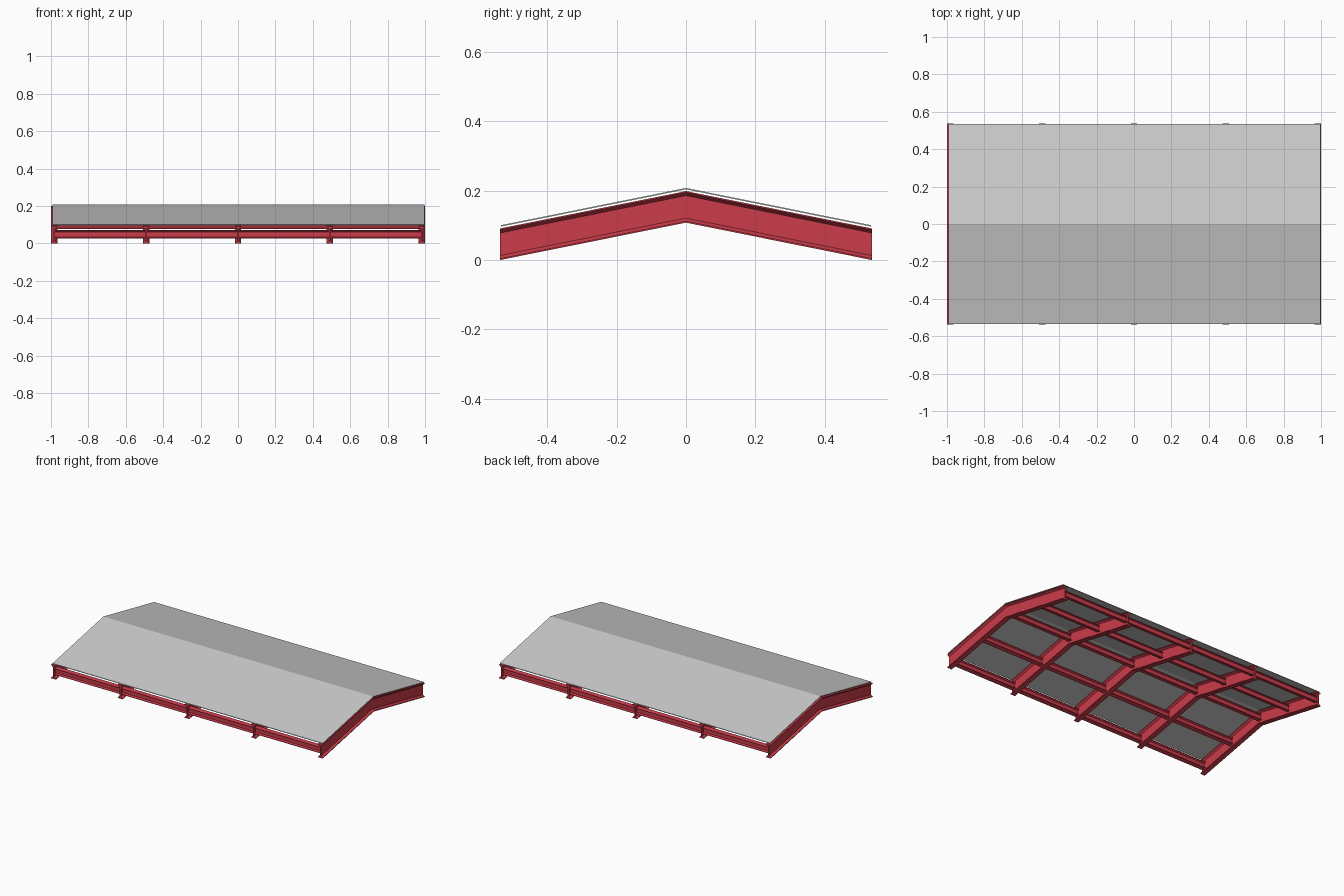
import bpy, bmesh

if "Cube" in bpy.data.objects:
    bpy.data.objects.remove(bpy.data.objects["Cube"])

HALF, RISE = 0.537, 0.108          # half span and ridge rise
SLOPE = RISE / HALF
BEAM_H = 0.091

red = bpy.data.materials.new("red_steel")
red.diffuse_color = (0.60, 0.045, 0.07, 1)
red.use_nodes = True
red.node_tree.nodes["Principled BSDF"].inputs["Base Color"].default_value = red.diffuse_color


def i_profile(w, h, web, edge, taper):
    """I-section with tapered flanges, centred on the origin."""
    q = [(w / 2, h / 2), (w / 2, h / 2 - edge), (web / 2, h / 2 - edge - taper)]
    right = q + [(a, -b) for a, b in reversed(q)]
    return right + [(-a, b) for a, b in reversed(right)]


def sweep(name, rings, mat=None):
    """Skin matching closed rings of points and cap both ends."""
    bm = bmesh.new()
    vs = [[bm.verts.new(p) for p in r] for r in rings]
    n = len(vs[0])
    for a, b in zip(vs, vs[1:]):
        for i in range(n):
            j = (i + 1) % n
            bm.faces.new((a[i], a[j], b[j], b[i]))
    bm.faces.new(vs[0])
    bm.faces.new(vs[-1])
    bmesh.ops.recalc_face_normals(bm, faces=bm.faces[:])
    me = bpy.data.meshes.new(name)
    bm.to_mesh(me)
    bm.free()
    ob = bpy.data.objects.new(name, me)
    bpy.context.collection.objects.link(ob)
    if mat:
        me.materials.append(mat)
    return ob


def mid_z(y):
    return BEAM_H / 2 + RISE - SLOPE * abs(y)


# Cranked I-beam rafters
rafter_x = [-0.983, -0.4915, 0.0, 0.4915, 0.983]
section = i_profile(0.034, BEAM_H, 0.008, 0.004, 0.009)
for k, x in enumerate(rafter_x):
    sweep(f"rafter_{k + 1}",
          [[(x + a, y, mid_z(y) + b) for a, b in section] for y in (-HALF, 0, HALF)], red)

# I-beam purlins running between the rafter webs, tilted with the slope
section = i_profile(0.026, 0.040, 0.006, 0.003, 0.004)
for k, y in enumerate([-0.518, -0.262, 0.0, 0.262, 0.518]):
    tilt = 0 if y == 0 else (-SLOPE if y > 0 else SLOPE)
    for b, (x0, x1) in enumerate(zip(rafter_x, rafter_x[1:])):
        sweep(f"purlin_{k + 1}_bay_{b + 1}",
              [[(x, y + a, mid_z(y) + c + tilt * a) for a, c in section]
               for x in (x0 + 0.003, x1 - 0.003)], red)

# Thin folded roof sheet floating just above the rafters
top, t, d = 0.208, 0.004, 0.534
eave = top - SLOPE * d
outline = [(-d, eave), (0, top), (d, eave), (d, eave - t), (0, top - t), (-d, eave - t)]
sweep("roof_sheet", [[(x, y, z) for y, z in outline] for x in (-0.992, 0.998)])
